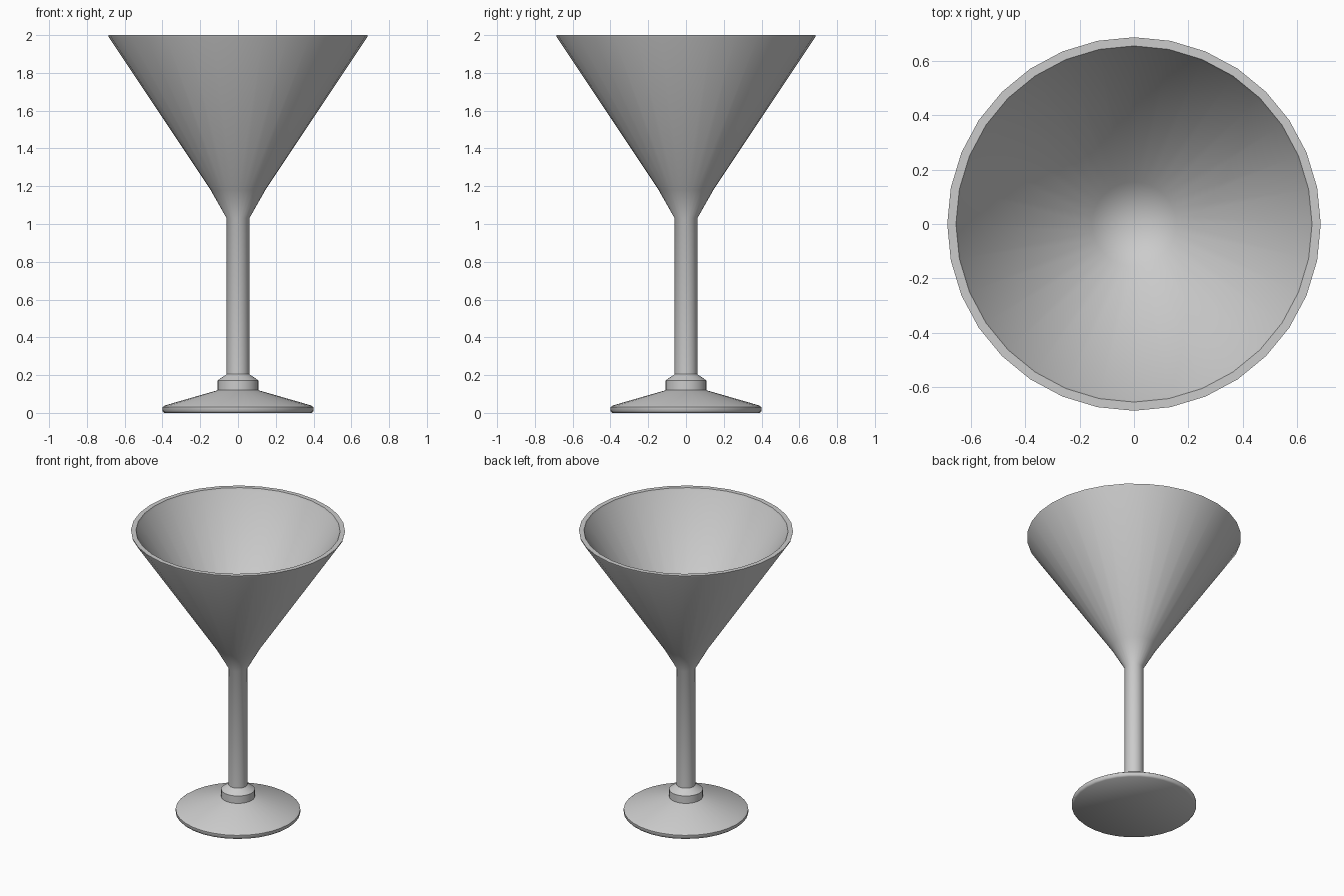
import bpy, bmesh
from math import cos, sin, tau, radians

if "Cube" in bpy.data.objects:
    bpy.data.objects.remove(bpy.data.objects["Cube"])

SEGMENTS = 32


def lathe(name, profile):
    """Revolve (radius, height) points about z; radius 0 becomes a pole."""
    bm = bmesh.new()
    rings = []
    for r, z in profile:
        n = SEGMENTS if r > 0 else 1
        rings.append([bm.verts.new((r * cos(tau * i / SEGMENTS), r * sin(tau * i / SEGMENTS), z))
                      for i in range(n)])
    for a, b in zip(rings, rings[1:]):
        for i in range(SEGMENTS):
            j = (i + 1) % SEGMENTS
            quad = [a[i % len(a)], a[j % len(a)], b[j % len(b)], b[i % len(b)]]
            bm.faces.new(list(dict.fromkeys(quad)))
    bmesh.ops.recalc_face_normals(bm, faces=bm.faces[:])
    mesh = bpy.data.meshes.new(name)
    bm.to_mesh(mesh)
    bm.free()
    obj = bpy.data.objects.new(name, mesh)
    bpy.context.collection.objects.link(obj)
    bpy.ops.object.select_all(action='DESELECT')
    obj.select_set(True)
    bpy.context.view_layer.objects.active = obj
    bpy.ops.object.shade_smooth_by_angle(angle=radians(50))
    return obj


# Foot, collar, stem and hollow bowl as one continuous turned body
lathe("cocktail_glass", [
    (0, 0), (0.39, 0), (0.40, 0.01), (0.40, 0.03), (0.385, 0.04),   # foot
    (0.108, 0.12), (0.108, 0.172), (0.06, 0.205),                   # collar
    (0.06, 1.03), (0.145, 1.18),                                    # stem and flare
    (0.685, 1.99), (0.687, 2.0), (0.655, 2.0), (0.648, 1.985),      # outer bowl and rim
    (0.155, 1.24), (0, 1.19),                                       # bowl interior
])
